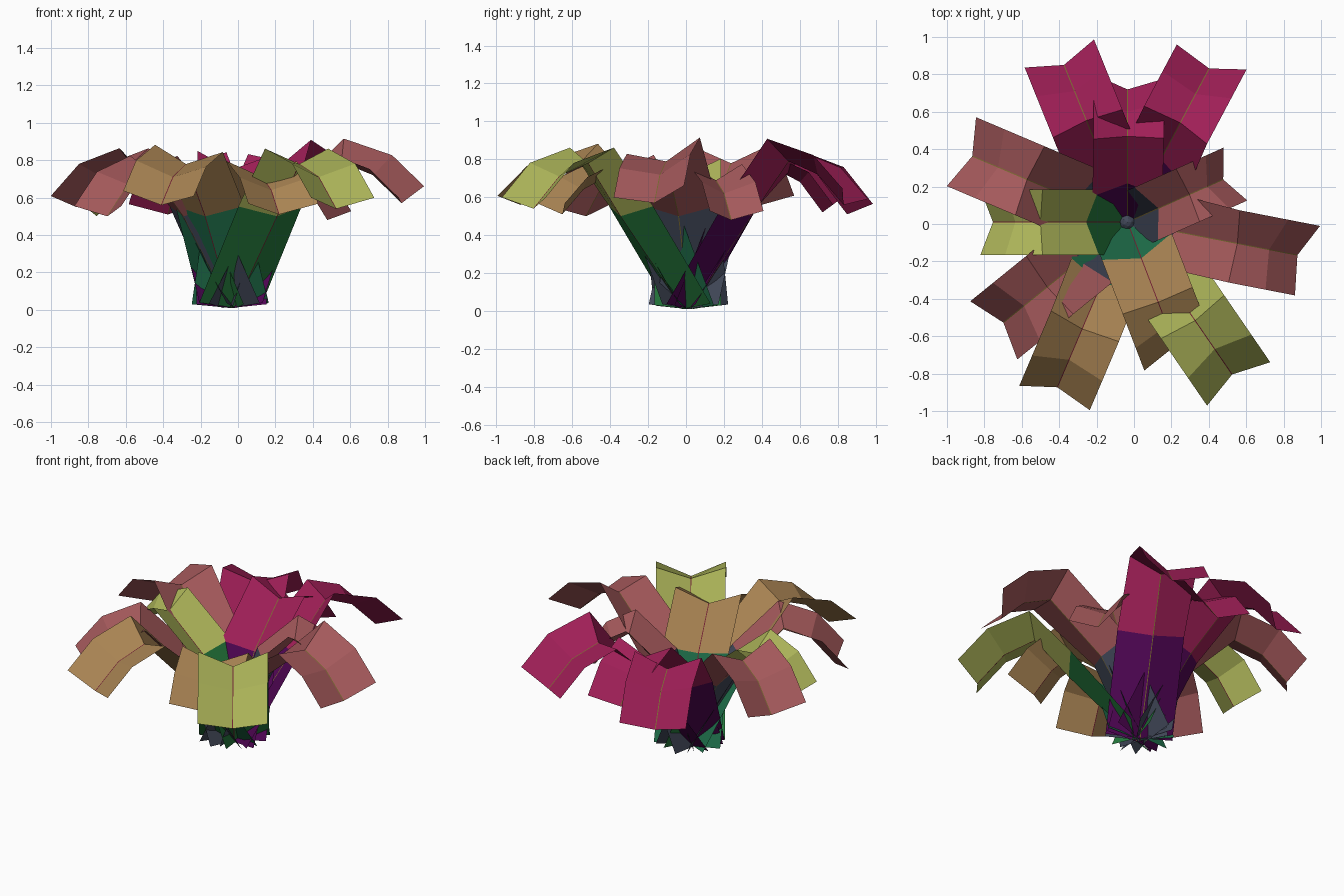
import bpy, bmesh, math
from mathutils import Vector

cube = bpy.data.objects.get("Cube")
if cube:
    bpy.data.objects.remove(cube, do_unlink=True)


def material(name, r, g, b):
    """Flat colour from display values."""
    col = tuple((c / 255) ** 2.2 for c in (r, g, b)) + (1.0,)
    m = bpy.data.materials.new(name)
    m.use_nodes = True
    m.diffuse_color = col
    bsdf = m.node_tree.nodes["Principled BSDF"]
    bsdf.inputs["Base Color"].default_value = col
    bsdf.inputs["Roughness"].default_value = 0.9
    return m


olive = material("olive_vein", 122, 106, 52)
wine = material("wine_vein", 112, 38, 52)
# upper colour, lower colour and vein colour for each kind of leaf
KINDS = {
    "magenta": (material("magenta", 159, 36, 88), material("deep_purple", 82, 14, 86), olive),
    "rose": (material("rose", 162, 89, 91), material("slate", 68, 74, 90), olive),
    "lime": (material("lime", 172, 180, 90), material("leaf_green", 42, 122, 64), wine),
    "sand": (material("sand", 168, 131, 84), material("teal_green", 37, 114, 78), wine),
}

CENTRE = Vector((-0.035, 0.01, 0))
# keel of a leaf: radius, height and fold depth, from the root to the tip
PROFILE = [(0, 0.01, 0.045), (0.36, 0.5, 0.085), (0.62, 0.78, 0.085),
           (0.8, 0.71, 0.085), (0.96, 0.53, 0.085)]
VEIN = 0.0025


def leaf(name, kind, azimuth, reach=1.0, arch=0.0, tip=0.0, root=0.0, roll=0.0, width=0.2):
    """Arching strip folded into a shallow valley along a thin vein.
    root moves the lower part outward, arch and tip raise the upper part."""
    a = math.radians(azimuth)
    out = Vector((math.cos(a), math.sin(a), 0))
    side = Vector((-math.sin(a), math.cos(a), 0))
    up = Vector((0, 0, 1))
    lifts = (0, 0, arch, arch, tip)
    shifts = (root / 2, root, 0, 0, 0)
    keel = [CENTRE + out * (r * reach + shift) + up * (z + lift)
            for (r, z, _), shift, lift in zip(PROFILE, shifts, lifts)]
    dirs = [(q - p).normalized() for p, q in zip(keel, keel[1:])]
    bm = bmesh.new()
    rows = []
    for i, p in enumerate(keel):
        t = (dirs[max(i - 1, 0)] + dirs[min(i, len(dirs) - 1)]).normalized()
        n = t.cross(side).normalized()
        turn = roll if i > 1 else 0
        across = side * math.cos(turn) + n * math.sin(turn)
        rise = (n * math.cos(turn) - side * math.sin(turn)) * PROFILE[i][2]
        pts = (p + across * width + rise, p + across * VEIN,
               p - across * VEIN, p - across * width + rise)
        rows.append([bm.verts.new(v) for v in pts])
    for i, (lo, hi) in enumerate(zip(rows, rows[1:])):
        for j in range(3):
            f = bm.faces.new((lo[j], lo[j + 1], hi[j + 1], hi[j]))
            f.material_index = 2 if j == 1 else (1 if i == 0 else 0)
    bmesh.ops.recalc_face_normals(bm, faces=bm.faces)
    if sum(f.normal.z for f in bm.faces) < 0:
        bmesh.ops.reverse_faces(bm, faces=bm.faces)
    me = bpy.data.meshes.new(name)
    bm.to_mesh(me)
    bm.free()
    for m in KINDS[kind]:
        me.materials.append(m)
    ob = bpy.data.objects.new(name, me)
    bpy.context.collection.objects.link(ob)


# back leaves
leaf("back_left_leaf", "magenta", 62, 0.97, 0.01, 0.03, 0.03, -0.2)
leaf("back_leaf", "magenta", 90, 0.74, -0.03, -0.01, -0.06, 0.08, 0.188)
leaf("back_right_leaf", "magenta", 112, 0.945, -0.02, -0.02)
# side leaves
leaf("left_leaf", "rose", -11, 0.965, 0.01, 0.04, -0.09, 0.22)
leaf("left_small_leaf", "rose", 24, 0.585, -0.09, -0.05, -0.03, 0, 0.155)
leaf("right_back_leaf", "rose", 157, 0.94, 0.0, 0.02, -0.04)
leaf("right_front_leaf", "rose", 219, 0.89, -0.04, -0.03, 0.01)
leaf("right_leaf", "lime", 180, 0.75, -0.06, -0.03, -0.05, 0, 0.175)
# front leaves
leaf("front_left_leaf", "lime", -55.5, 1.03, 0.0, 0.01, 0.06, 0, 0.205)
leaf("front_leaf", "sand", -69, 0.74, -0.07, -0.02, -0.06)
leaf("front_right_leaf", "sand", 247, 1.0, 0.0, 0.03, 0, -0.1)

# small bud at the root
bpy.ops.mesh.primitive_ico_sphere_add(subdivisions=2, radius=0.045,
                                      location=CENTRE + Vector((0, 0, 0.12)))
bud = bpy.context.object
bud.name = "root_bud"
bud.data.materials.append(KINDS["rose"][1])
